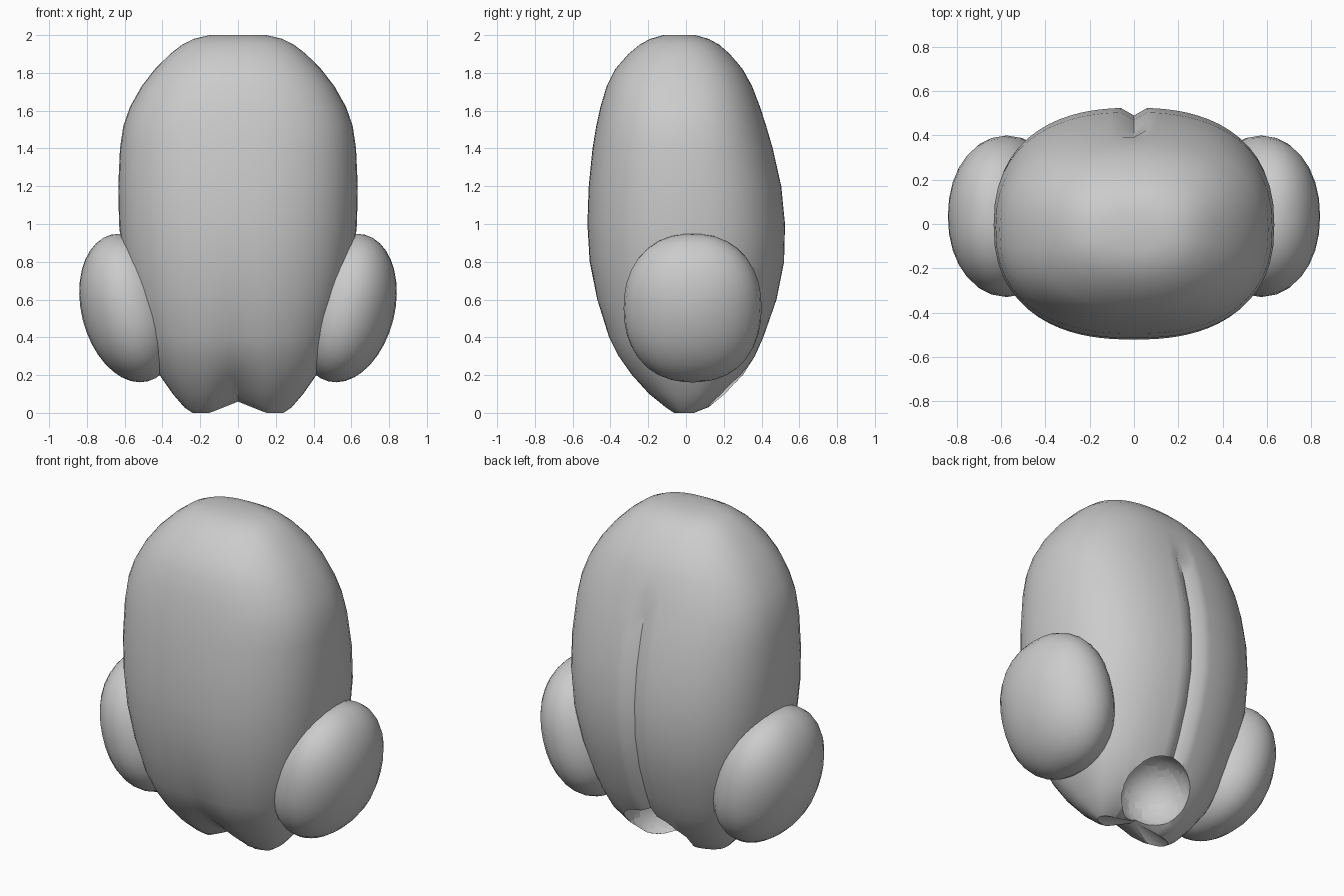
import bpy, bmesh, math
from mathutils import Matrix

if "Cube" in bpy.data.objects:
    bpy.data.objects.remove(bpy.data.objects["Cube"])

SEG = 64


def spow(v, e):
    return math.copysign(abs(v) ** e, v)


def finish(name, bm, angle=40):
    bmesh.ops.recalc_face_normals(bm, faces=bm.faces)
    me = bpy.data.meshes.new(name)
    bm.to_mesh(me)
    bm.free()
    ob = bpy.data.objects.new(name, me)
    bpy.context.collection.objects.link(ob)
    smooth(ob, angle)
    return ob


def smooth(ob, angle):
    bpy.ops.object.select_all(action='DESELECT')
    ob.select_set(True)
    bpy.context.view_layer.objects.active = ob
    bpy.ops.object.shade_smooth_by_angle(angle=math.radians(angle))


# Body sections: height, half width, front y, back y
sections = [
    (0.0, 0.24, -0.07, 0.05), (0.03, 0.285, -0.12, 0.13), (0.1, 0.345, -0.205, 0.22),
    (0.2, 0.415, -0.295, 0.31), (0.3, 0.465, -0.365, 0.365), (0.4, 0.505, -0.415, 0.41),
    (0.6, 0.57, -0.475, 0.48), (0.8, 0.61, -0.51, 0.52), (1.0, 0.63, -0.522, 0.525),
    (1.2, 0.634, -0.515, 0.505), (1.4, 0.625, -0.495, 0.46), (1.52, 0.607, -0.475, 0.425),
    (1.62, 0.572, -0.453, 0.392), (1.73, 0.51, -0.42, 0.35), (1.82, 0.44, -0.375, 0.30),
    (1.9, 0.36, -0.305, 0.232), (1.95, 0.295, -0.245, 0.175), (1.98, 0.235, -0.19, 0.12),
    (2.0, 0.15, -0.12, 0.05)]

bm = bmesh.new()
rings = []
for z, w, f, b in sections:
    ring = []
    exp = 2.4 + 0.3 * max(0, 1 - z / 0.6)
    for i in range(SEG):
        # Even steps bunched toward the middle of front and back
        t = math.tau * i / SEG
        a = t + 0.2 * math.sin(2 * t)
        c, s = math.cos(a), math.sin(a)
        x = w * spow(c, 2 / exp)
        y = (f + b) / 2 + (b - f) / 2 * spow(s, 2 / exp)
        near = max(0, 1 - abs(x) / 0.15)
        # Back cleft, soft front crease and the notch between the two feet
        if s > 0 and 0.1 < z < 1.6 and abs(x) < 0.01:
            y -= 0.035
        if s < 0 and z < 0.75:
            y += 0.035 * near * (1 - z / 0.75)
        lift = 0.06 * near * max(0, 1 - z / 0.3)
        ring.append(bm.verts.new((x, y, z + lift)))
    rings.append(ring)
for lo, hi in zip(rings, rings[1:]):
    for i in range(SEG):
        j = (i + 1) % SEG
        bm.faces.new((lo[i], lo[j], hi[j], hi[i]))
for ring in (rings[0], rings[-1]):
    mid = sum((v.co for v in ring), ring[0].co * 0) / SEG
    mid.z = 0.06 if ring is rings[0] else 2.0
    m = bm.verts.new(mid)
    for i in range(SEG):
        bm.faces.new((ring[i], ring[(i + 1) % SEG], m))
body = finish("body", bm)

# Round socket under the back
bpy.ops.mesh.primitive_uv_sphere_add(segments=32, ring_count=18, radius=0.21,
                                     location=(0.03, 0.2, 0.15))
cutter = bpy.context.object
cutter.name = "socket_cutter"
cutter.hide_render = True
mod = body.modifiers.new("socket", 'BOOLEAN')
mod.operation = 'DIFFERENCE'
mod.solver = 'EXACT'
mod.object = cutter
bpy.context.view_layer.objects.active = body
bpy.ops.object.modifier_apply(modifier="socket")
bpy.data.objects.remove(cutter)
smooth(body, 40)

# Side lobes: tilted rounded haunches, boxier in side view than in front view
for side, name in ((1, "right_haunch"), (-1, "left_haunch")):
    bm = bmesh.new()
    bmesh.ops.create_uvsphere(bm, u_segments=28, v_segments=18, radius=1)
    for v in bm.verts:
        x, y, z = v.co
        r = math.hypot(y, z)
        if r > 1e-5:
            k = r / (abs(y) ** 2.25 + abs(z) ** 2.25) ** (1 / 2.25)
            v.co.y, v.co.z = y * k, z * k
    bmesh.ops.transform(bm, verts=bm.verts, matrix=(
        Matrix.Translation((side * 0.575, 0.035, 0.555))
        @ Matrix.Rotation(side * math.radians(14), 4, 'Y')
        @ Matrix.Diagonal((0.255, 0.365, 0.4, 1))))
    finish(name, bm)
